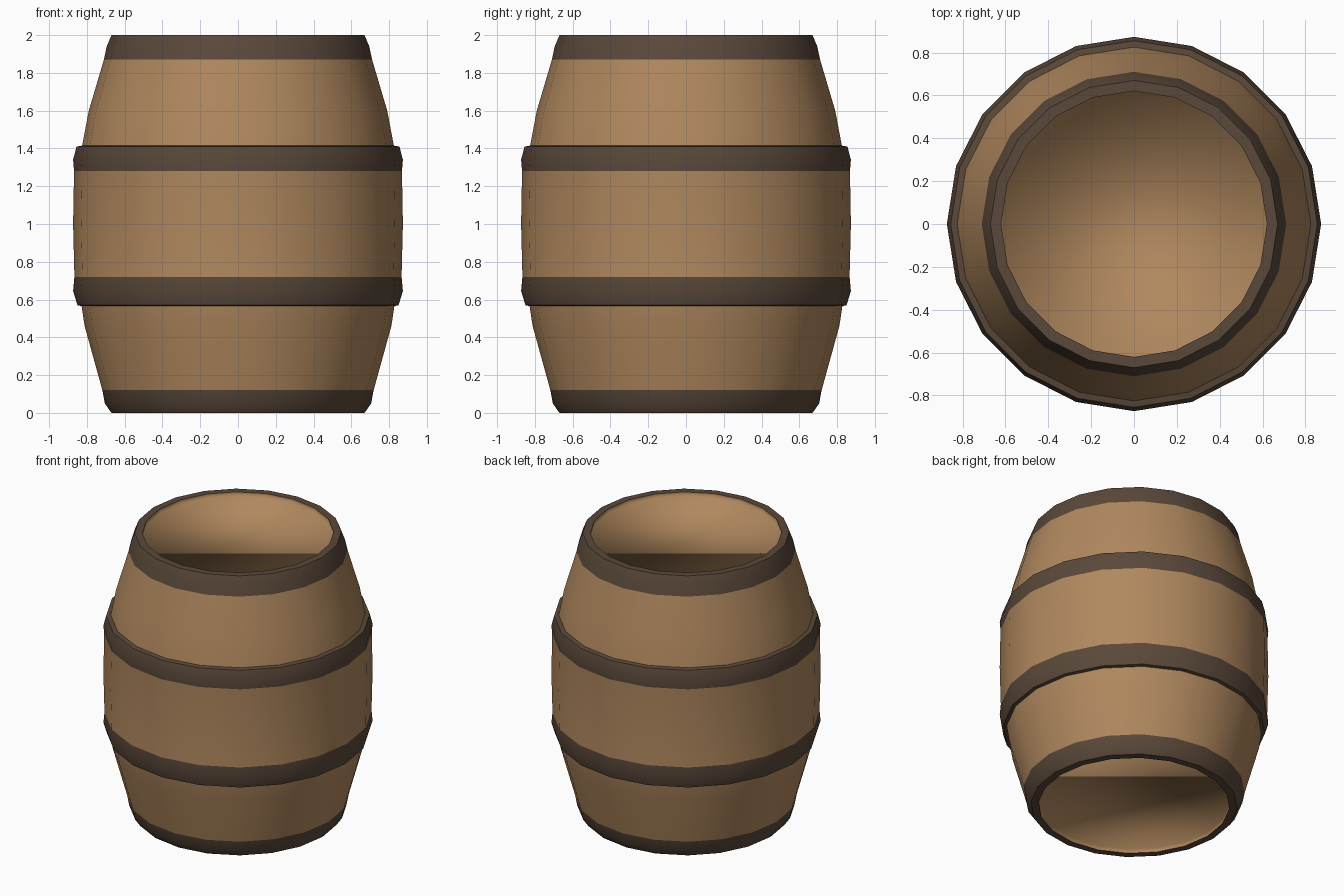
import bpy
import bmesh
import math

SIDES = 20
INNER = 0.62     # radius of the opening at each end
RECESS = 0.03    # depth of the heads below the rim

cube = bpy.data.objects.get("Cube")
if cube:
    bpy.data.objects.remove(cube, do_unlink=True)


def make_material(name, colour):
    mat = bpy.data.materials.new(name)
    mat.use_nodes = True
    mat.diffuse_color = colour
    shader = next(n for n in mat.node_tree.nodes if n.type == 'BSDF_PRINCIPLED')
    shader.inputs["Base Color"].default_value = colour
    shader.inputs["Roughness"].default_value = 0.8
    return mat


wood = make_material("warm wood", (0.434, 0.246, 0.112, 1))
iron = make_material("dark iron", (0.102, 0.065, 0.042, 1))


def lathe(name, profile, cap=None, iron_bands=()):
    """Spin a (radius, height) profile about z; an upward run faces outward."""
    bm = bmesh.new()
    turns = [math.tau * i / SIDES for i in range(SIDES)]
    rings = [[bm.verts.new((r * math.cos(a), r * math.sin(a), z)) for a in turns]
             for r, z in profile]
    for low, high in zip(rings, rings[1:]):
        for i in range(SIDES):
            j = (i + 1) % SIDES
            bm.faces.new((low[i], low[j], high[j], high[i]))
    if cap == "first":
        bm.faces.new(rings[0][::-1])
    elif cap == "last":
        bm.faces.new(rings[-1])
    for face in bm.faces:
        face.smooth = True
        z = face.calc_center_median().z
        face.material_index = int(any(a <= z <= b for a, b in iron_bands))
    mesh = bpy.data.meshes.new(name)
    bm.to_mesh(mesh)
    bm.free()
    mesh.materials.append(wood)
    if iron_bands:
        mesh.materials.append(iron)
    obj = bpy.data.objects.new(name, mesh)
    bpy.context.collection.objects.link(obj)
    return obj


# Bulging staves with rims and hoops formed in the same skin
body = lathe("barrel_body",
             [(INNER, 0), (0.67, 0), (0.705, 0.05), (0.718, 0.12), (0.812, 0.46),
              (0.828, 0.565), (0.85, 0.57), (0.873, 0.645), (0.866, 0.72),
              (0.873, 1.0),
              (0.868, 1.28), (0.873, 1.34), (0.855, 1.41), (0.825, 1.415),
              (0.79, 1.6), (0.71, 1.87), (0.695, 1.94), (0.67, 2), (INNER, 2)],
             iron_bands=((0, 0.12), (0.566, 0.72), (1.28, 1.414), (1.87, 2)))
bpy.ops.object.select_all(action='DESELECT')
body.select_set(True)
bpy.context.view_layer.objects.active = body
bpy.ops.object.shade_smooth_by_angle(angle=math.radians(40))

# Shallow recessed heads, softly shaded into their inner walls
lathe("top_head", [(INNER, 2), (INNER, 2 - RECESS)], cap="last")
lathe("bottom_head", [(INNER, RECESS), (INNER, 0)], cap="first")
